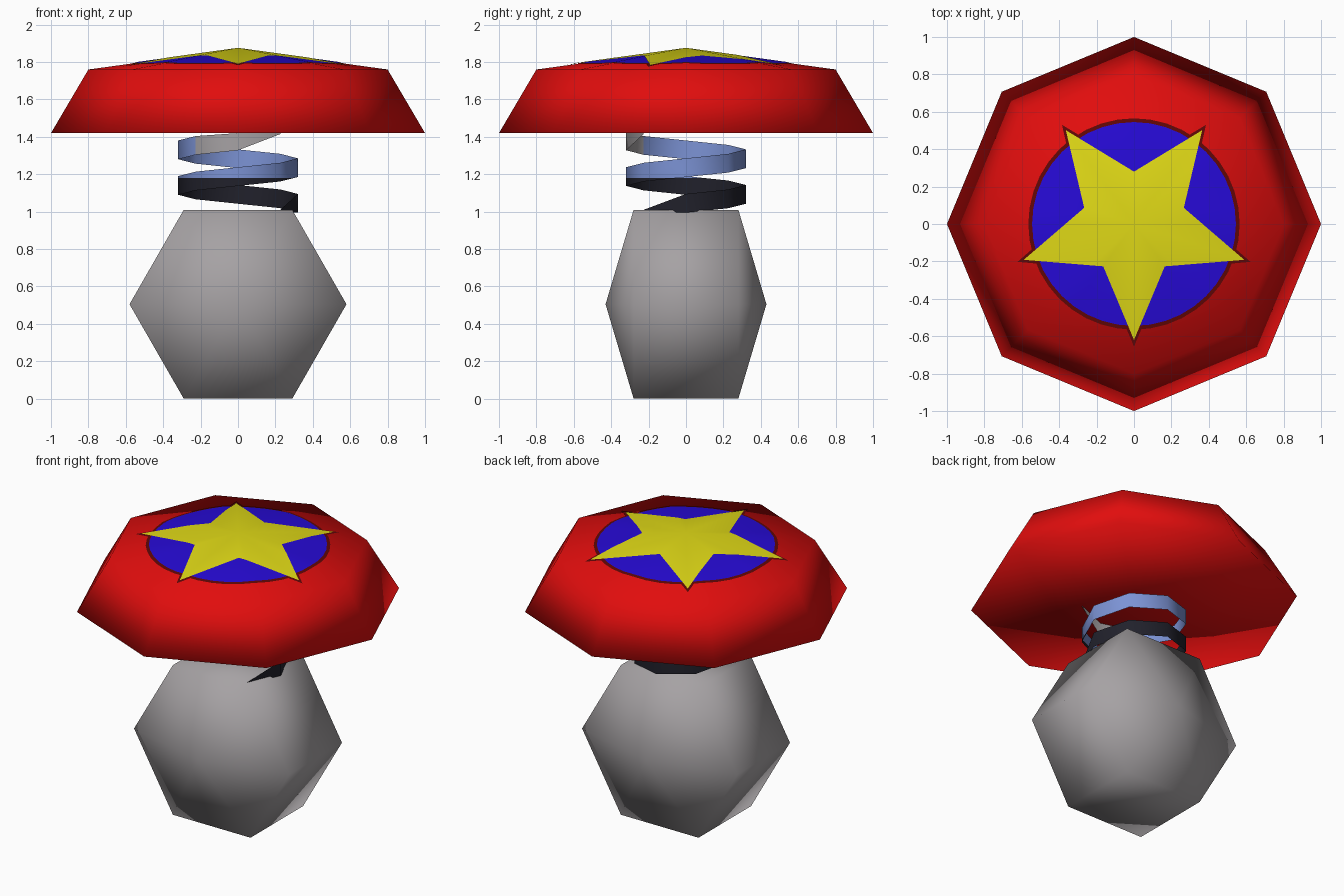
import bpy, bmesh, math
from math import sin, cos, pi
from mathutils import Vector

if "Cube" in bpy.data.objects:
    bpy.data.objects.remove(bpy.data.objects["Cube"])


def material(name, rgb):
    m = bpy.data.materials.new(name)
    m.diffuse_color = (*rgb, 1)
    m.use_nodes = True
    m.node_tree.nodes["Principled BSDF"].inputs["Base Color"].default_value = m.diffuse_color
    return m


RED = material("red", (0.75, 0.004, 0.004))
DARK_RED = material("dark_red", (0.12, 0.002, 0.002))
BLUE = material("deep_blue", (0.02, 0.003, 0.68))
YELLOW = material("yellow", (0.75, 0.70, 0.008))
GREY = material("grey", (0.38, 0.36, 0.37))
SPRING_BLUE = material("light_blue", (0.20, 0.29, 0.66))
BLACK = material("near_black", (0.015, 0.015, 0.024))


def finish(name, bm, mats, recalc=True):
    if recalc:
        bmesh.ops.recalc_face_normals(bm, faces=bm.faces[:])
    for f in bm.faces:
        f.smooth = True
    me = bpy.data.meshes.new(name)
    bm.to_mesh(me)
    bm.free()
    for m in mats:
        me.materials.append(m)
    ob = bpy.data.objects.new(name, me)
    bpy.context.collection.objects.link(ob)
    return ob


# Base: square ends with a wider six-sided middle
bm = bmesh.new()
for sx in (-1, 1):
    for sy in (-1, 1):
        for x, z in ((0.29, 0), (0.58, 0.505), (0.29, 1.01)):
            bm.verts.new((sx * x, sy * 0.28, z))
for sy in (-1, 1):
    bm.verts.new((0, sy * 0.43, 0.505))
bmesh.ops.convex_hull(bm, input=bm.verts[:])
finish("base_body", bm, [GREY])

# Cap: eight-sided with a sloped wall, shallow pointed top and flat underside
APEX, SHOULDER_Z, SHOULDER_R = 1.87, 1.76, 0.80
bm = bmesh.new()
rings = [[bm.verts.new((r * cos(i * pi / 4), r * sin(i * pi / 4), z)) for i in range(8)]
         for r, z in ((1.0, 1.42), (SHOULDER_R, SHOULDER_Z))]
top = bm.verts.new((0, 0, APEX))
bottom = bm.verts.new((0, 0, 1.42))
for i in range(8):
    j = (i + 1) % 8
    bm.faces.new((rings[0][i], rings[0][j], rings[1][j], rings[1][i]))
    bm.faces.new((rings[1][i], rings[1][j], top))
    bm.faces.new((rings[0][j], rings[0][i], bottom))
finish("cap", bm, [RED])


# Emblem plates laid over the faceted top of the cap
def cap_height(x, y):
    g = max(x * cos(a) + y * sin(a) for a in (pi / 8 + k * pi / 4 for k in range(8)))
    return APEX - (APEX - SHOULDER_Z) * g / (SHOULDER_R * cos(pi / 8))


def plate(name, radii, mat, lift):
    """Fan outline starting at -y, folded along the cap ridges."""
    bm = bmesh.new()
    n = len(radii)
    c = bm.verts.new((0, 0, 0))
    vs = [bm.verts.new((r * cos(-pi / 2 + 2 * pi * i / n), r * sin(-pi / 2 + 2 * pi * i / n), 0))
          for i, r in enumerate(radii)]
    for i in range(n):
        bm.faces.new((c, vs[i], vs[(i + 1) % n]))
    for k in range(4):
        a = k * pi / 4
        bmesh.ops.bisect_plane(bm, geom=bm.verts[:] + bm.edges[:] + bm.faces[:], dist=1e-5,
                               plane_co=(0, 0, 0), plane_no=(-sin(a), cos(a), 0))
    for v in bm.verts:
        v.co.z = cap_height(v.co.x, v.co.y) + lift
    finish(name, bm, [mat], recalc=False)


plate("disc_border", [0.565] * 40, DARK_RED, 0.002)
plate("star_border", [0.655, 0.30] * 5, DARK_RED, 0.003)
plate("disc", [0.545] * 40, BLUE, 0.0045)
plate("star", [0.62, 0.28] * 5, YELLOW, 0.006)

# Spring: flat ribbon winding down, pointed at both ends
bm = bmesh.new()
pairs = []
for k in range(-1, 16):
    a = -pi / 2 - k * pi / 4
    z = 1.378 - 0.0238 * k
    lo, hi = z - 0.05, z + 0.05
    if k == -1:
        lo, hi = 1.415, 1.42
    if k == 15:
        lo, hi = 1.0, 1.01
    pairs.append([bm.verts.new((0.32 * cos(a), 0.32 * sin(a), min(h, 1.42))) for h in (lo, hi)])
for i in range(len(pairs) - 1):
    (a, b), (c, d) = pairs[i], pairs[i + 1]
    f = bm.faces.new((a, b, d, c))
    f.material_index = 2 if i < 2 else 1
# black lower part, light blue above, grey tip
bmesh.ops.bisect_plane(bm, geom=bm.verts[:] + bm.edges[:] + bm.faces[:], dist=1e-5,
                       plane_co=(0, 0, 1.18), plane_no=(0, 0, 1))
for f in bm.faces:
    if f.calc_center_median().z < 1.18:
        f.material_index = 0
finish("spring", bm, [BLACK, SPRING_BLUE, GREY])
